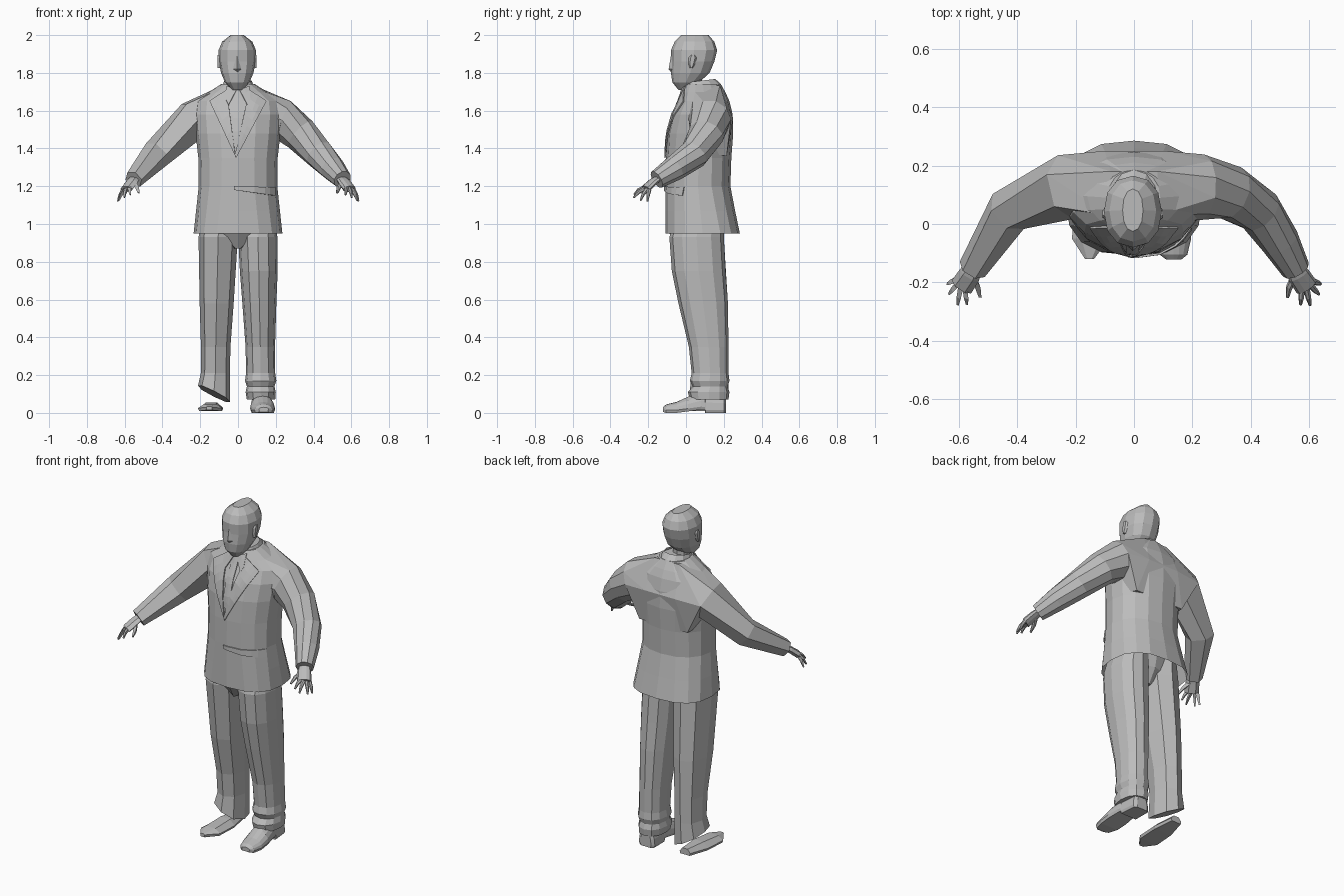
import bpy, bmesh, math
from mathutils import Vector
from mathutils.bvhtree import BVHTree

cube = bpy.data.objects.get("Cube")
if cube:
    bpy.data.objects.remove(cube)

grey = bpy.data.materials.new("plain_grey")
grey.use_nodes = True
COLOUR = (0.5, 0.5, 0.5, 1)
grey.diffuse_color = COLOUR
grey.node_tree.nodes["Principled BSDF"].inputs["Base Color"].default_value = COLOUR


def finish(name, bm):
    bmesh.ops.recalc_face_normals(bm, faces=bm.faces)
    mesh = bpy.data.meshes.new(name)
    bm.to_mesh(mesh)
    bm.free()
    mesh.materials.append(grey)
    obj = bpy.data.objects.new(name, mesh)
    bpy.context.collection.objects.link(obj)
    return obj


def loft(name, rings, caps=(True, True)):
    """Skin a list of equally sized point rings."""
    bm = bmesh.new()
    rows = [[bm.verts.new(p) for p in ring] for ring in rings]
    n = len(rows[0])
    for a, b in zip(rows, rows[1:]):
        for i in range(n):
            j = (i + 1) % n
            bm.faces.new((a[i], a[j], b[j], b[i]))
    for row, wanted in zip((rows[0], rows[-1]), caps):
        if wanted:
            bm.faces.new(row)
    return finish(name, bm)


def oval(z, cx, half, front, back, n, power=2.4):
    """Level ring, rounded-box shaped, first point at the front."""
    ring = []
    for i in range(n):
        a = 2 * math.pi * i / n
        s, c = math.sin(a), -math.cos(a)
        x = math.copysign(abs(s) ** (2 / power), s)
        y = math.copysign(abs(c) ** (2 / power), c)
        ring.append(Vector((cx + half * x, (front + back) / 2 + (back - front) / 2 * y, z)))
    return ring


def tube(name, path, sides, flat=1.0):
    """Tapered tube along points (x, y, z, radius); flat squashes it vertically."""
    pts = [Vector(p[:3]) for p in path]
    rings = []
    for i, p in enumerate(pts):
        d = (pts[min(i + 1, len(pts) - 1)] - pts[max(i - 1, 0)]).normalized()
        u = d.cross(Vector((0, 0, 1))).normalized()
        v = u.cross(d)
        r = path[i][3]
        rings.append([p + r * (math.cos(t) * u + flat * math.sin(t) * v)
                      for t in (2 * math.pi * k / sides for k in range(sides))])
    loft(name, rings)
    return rings


def mirror(path, side):
    return [(side * p[0], *p[1:]) for p in path]


# Jacket body, open at the hem, boxier towards the bottom
body = [(0.95, .235, -.108, .285, 2.6), (1.07, .222, -.108, .26, 2.4), (1.2, .208, -.108, .235, 2.2),
        (1.35, .21, -.106, .24, 2.15), (1.48, .225, -.098, .25, 2.15), (1.58, .235, -.073, .247, 2.15),
        (1.65, .225, -.038, .23, 2.15), (1.695, .16, -.02, .21, 2.15), (1.74, .09, -.005, .185, 2.15)]
jacket = loft("jacket", [oval(z, 0, h, f, b, 16, p) for z, h, f, b, p in body], (False, True))
surface = BVHTree.FromPolygons([v.co for v in jacket.data.vertices],
                               [p.vertices[:] for p in jacket.data.polygons])


def plate(name, edge_a, edge_b, lift, steps=8, cols=4):
    """Thin patch laid on the jacket front between two straight (x, z) edges."""
    bm = bmesh.new()
    rows = []
    for i in range(steps + 1):
        a, b = (Vector(e[0]).lerp(Vector(e[1]), i / steps) for e in (edge_a, edge_b))
        row = []
        for k in range(cols + 1):
            x, z = a.lerp(b, k / cols)
            hit = surface.ray_cast(Vector((x, -1, z)), Vector((0, 1, 0)))[0]
            row.append(bm.verts.new((x, (hit.y if hit else 0) - lift, z)))
        rows.append(row)
    for r, s in zip(rows, rows[1:]):
        for k in range(cols):
            bm.faces.new((r[k], r[k + 1], s[k + 1], s[k]))
    mod = finish(name, bm).modifiers.new("thickness", 'SOLIDIFY')
    mod.thickness = 0.007
    mod.offset = 0


# Tie, lapels, collar points and pocket flap
plate("tie", ((-.02, 1.70), (-.03, 1.42)), ((.02, 1.70), (.015, 1.42)), .003)
for side, word in ((1, "left"), (-1, "right")):
    plate(word + "_lapel", ((side * .06, 1.71), (-.015, 1.37)),
          ((side * .15, 1.65), (-.01, 1.35)), .007)
    plate(word + "_shirt_collar", ((side * .008, 1.71), (side * .05, 1.63)),
          ((side * .06, 1.73), (side * .065, 1.66)), .009, 3, 2)
plate("pocket_flap", ((-.02, 1.2), (-.02, 1.18)), ((.195, 1.195), (.195, 1.15)), .006, 1, 8)

# Upright collar around the neck, rising to the nape
ring_set = [oval(z, 0, h, f, b, 12, 2) for z, h, f, b in
            ((1.68, .10, -.03, .20), (1.73, .085, -.02, .185), (1.76, .072, .0, .155))]
for ring in ring_set:
    for p in ring:
        p.z += .12 * (p.y - .09)
loft("collar", ring_set, (False, False))
loft("neck", [oval(z, 0, .05, -.005, .085, 8, 2) for z in (1.68, 1.82)])

# Faceted head
head = [(1.71, .028, -.04, .03), (1.75, .065, -.072, .07), (1.80, .086, -.08, .125),
        (1.86, .098, -.077, .15), (1.92, .099, -.08, .165), (1.965, .08, -.06, .15),
        (2.0, .035, -.025, .12)]
loft("head", [oval(z, -.004, h, f, b, 12, 2.2) for z, h, f, b in head])
loft("nose", [oval(z, -.004, h, f, -.05, 4, 2)
              for z, h, f in ((1.805, .014, -.08), (1.82, .024, -.092), (1.89, .012, -.08))])
for side, word in ((1, "left"), (-1, "right")):
    loft(word + "_ear", [oval(z, -.004 + side * .092, .013, f, b, 6, 2) for z, f, b in
                         ((1.825, .02, .035), (1.85, .012, .05), (1.88, .012, .06), (1.895, .025, .05))])

# Sleeves and hands: left finely sided, right coarser
sleeve = [(.12, .115, 1.57, .11), (.235, .126, 1.553, .112), (.33, .107, 1.475, .094),
          (.43, .043, 1.37, .08), (.50, -.06, 1.295, .067), (.553, -.155, 1.235, .05)]
palm = [(.545, -.14, 1.245, .03), (.563, -.175, 1.222, .038), (.59, -.215, 1.185, .04)]
tips = [(.638, -.205, 1.12), (.632, -.24, 1.125), (.602, -.277, 1.14), (.57, -.275, 1.155)]
roots = [(.612, -.195, 1.18), (.602, -.208, 1.183), (.59, -.22, 1.186), (.574, -.225, 1.19)]
yoke = []
for side, word, sides in ((1, "left", 10), (-1, "right", 6)):
    arm = sleeve if side > 0 else sleeve[:2] + sleeve[3:4] + sleeve[5:]
    yoke += tube(word + "_sleeve", mirror(arm, side), sides)[1]
    # Back of the jacket, nape and armpit corners
    yoke += mirror([(.10, .25, 1.56), (.08, .18, 1.735), (.085, .03, 1.72),
                    (.19, .06, 1.38), (.16, .215, 1.36)], side)
    tube(word + "_palm", mirror(palm, side), sides, .5)
    for i, (root, tip) in enumerate(zip(roots, tips)):
        mid = Vector(root).lerp(Vector(tip), .55) + Vector((0, 0, .008))
        tube(f"{word}_finger_{i + 1}",
             mirror([(*root, .012), (*mid, .01), (*tip, .005)], side), sides - 3)
    tube(word + "_thumb", mirror([(.55, -.18, 1.215, .014), (.532, -.215, 1.19, .012),
                                  (.525, -.25, 1.165, .006)], side), sides - 3)

# Shoulder yoke joining both sleeves to the back
bm = bmesh.new()
hull = bmesh.ops.convex_hull(bm, input=[bm.verts.new(p) for p in yoke])
bmesh.ops.delete(bm, geom=hull["geom_interior"], context='VERTS')
finish("shoulder_yoke", bm)

# Trouser legs: left with a folded cuff, right with a slanted end
leg = [(1.03, .10, .09, -.06, .20), (.93, .105, .104, -.088, .20), (.75, .11, .1, -.075, .21),
       (.58, .113, .09, -.04, .222), (.35, .118, .078, .015, .225), (.21, .12, .077, .03, .225)]
cuff = [(.17, .12, .083, .02, .23), (.14, .12, .073, .035, .22), (.11, .12, .08, .01, .23),
        (.07, .122, .075, .02, .225)]
loft("left_leg", [oval(z, x, h, f, b, 12, 2.2) for z, x, h, f, b in leg + cuff])
rough = [oval(z, -x, h, f, b, 8, 2.2) for z, x, h, f, b in leg[:2] + leg[3:]]
rough.append(oval(.1, -.127, .085, .02, .225, 8))
for p in rough[-1]:
    p.z += -.5 * (p.x + .125) - .15 * (p.y - .12)
loft("right_leg", rough)
loft("trouser_seat", [oval(z, 0, h, f, b, 10) for z, h, f, b in
                      ((.87, .02, -.045, .13), (.95, .14, -.088, .18), (1.05, .17, -.075, .2))])


def shoe(name, cx, sections, n, splay):
    """Half-round sections (y, half width, bottom, top) from toe to heel."""
    rings = []
    for y, h, low, top in sections:
        x0 = cx + splay * y
        arch = [(x0 + h * math.cos(math.pi * k / n), y,
                 low + .015 + (top - low - .015) * math.sin(math.pi * k / n)) for k in range(n + 1)]
        rings.append([(x0 + .9 * h, y, low)] + arch + [(x0 - .9 * h, y, low)])
    loft(name, rings)


# Left shoe with heel step, right shoe a low faceted piece
shoe("left_shoe", .13, [(-.122, .025, .005, .03), (-.105, .047, 0, .045), (-.05, .063, 0, .058),
                        (.01, .066, .008, .085), (.08, .058, .018, .115), (.1, .056, .016, .12),
                        (.102, .057, 0, .12), (.2, .053, 0, .11), (.212, .035, 0, .10)], 8, -.05)
shoe("right_shoe", -.145, [(-.12, .015, .015, .035), (-.05, .064, .01, .05),
                           (.08, .062, .01, .06), (.2, .035, .015, .055)], 3, .06)
